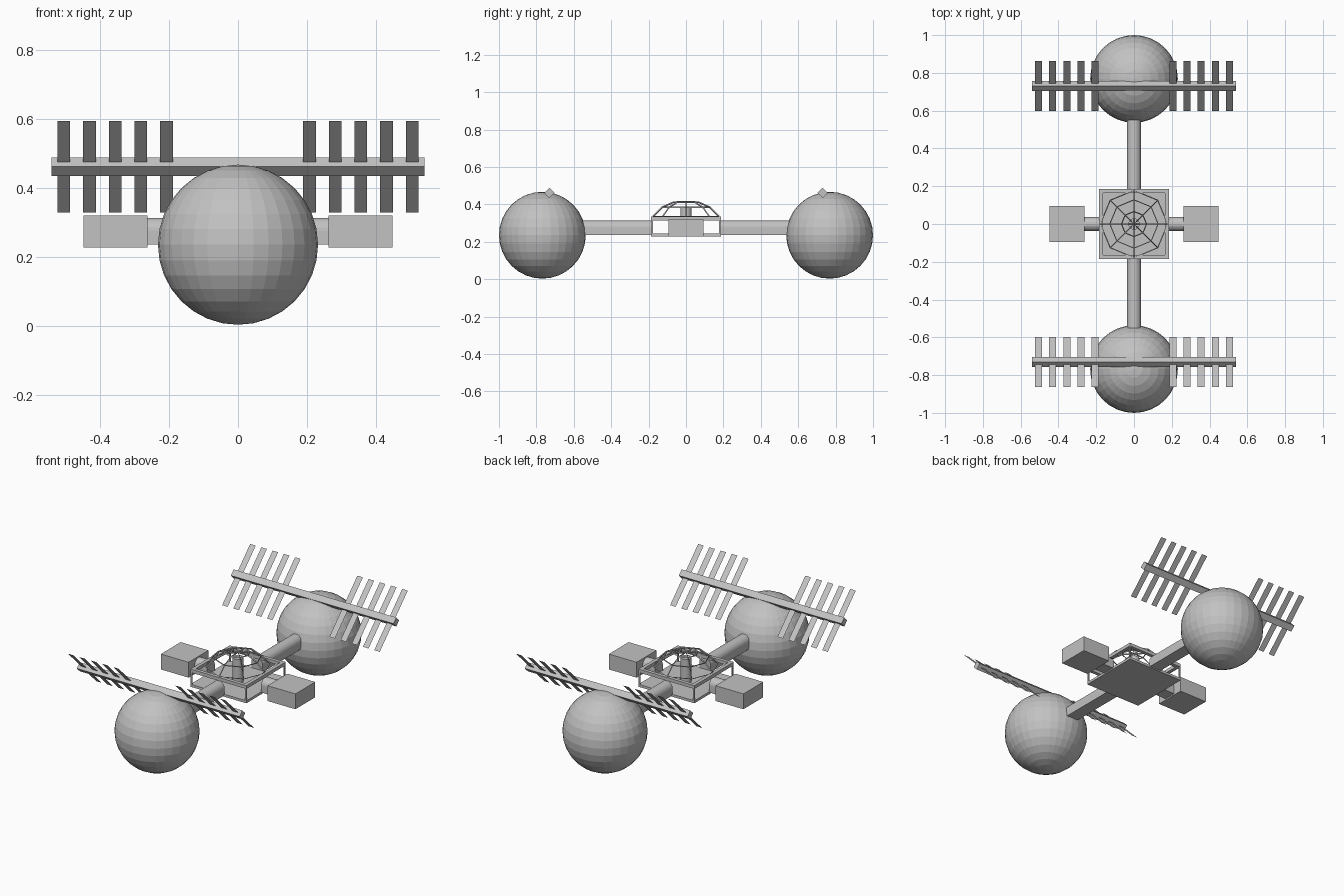
import bpy, bmesh, math
from mathutils import Matrix, Vector

if "Cube" in bpy.data.objects:
    bpy.data.objects.remove(bpy.data.objects["Cube"])

grey = bpy.data.materials.new("hull grey")
grey.diffuse_color = (0.54, 0.54, 0.54, 1)
grey.use_nodes = True
grey.node_tree.nodes["Principled BSDF"].inputs["Base Color"].default_value = grey.diffuse_color


def add(name, bm):
    bmesh.ops.recalc_face_normals(bm, faces=bm.faces)
    me = bpy.data.meshes.new(name)
    bm.to_mesh(me)
    bm.free()
    me.materials.append(grey)
    ob = bpy.data.objects.new(name, me)
    bpy.context.collection.objects.link(ob)
    return ob


def box(name, lo, hi):
    lo, hi = Vector(lo), Vector(hi)
    bm = bmesh.new()
    bmesh.ops.create_cube(bm, size=1, matrix=Matrix.Translation((lo + hi) / 2)
                          @ Matrix.Diagonal((*(hi - lo), 1)))
    return add(name, bm)


def corridor(name, angle, start, end):
    # arched tube: flat floor, straight sides, round roof
    w, z0, zc = 0.038, 0.235, 0.275
    prof = [(-w, z0), (w, z0)]
    prof += [(w * math.cos(math.pi * i / 12), zc + w * math.sin(math.pi * i / 12))
             for i in range(13)]
    bm = bmesh.new()
    face = bm.faces.new([bm.verts.new((start, y, z)) for y, z in prof])
    ext = bmesh.ops.extrude_face_region(bm, geom=[face], use_keep_orig=True)
    moved = [g for g in ext["geom"] if isinstance(g, bmesh.types.BMVert)]
    bmesh.ops.translate(bm, verts=moved, vec=(end - start, 0, 0))
    bmesh.ops.rotate(bm, verts=bm.verts, matrix=Matrix.Rotation(angle, 3, 'Z'))
    return add(name, bm)


# Hub: floor plate, open square roof frame and corner posts
H = 0.186
box("hub_floor", (-H, -H, 0.228), (H, H, 0.243))
bm = bmesh.new()
rings = [[bm.verts.new((sx * r, sy * r, z)) for sx, sy in ((1, 1), (-1, 1), (-1, -1), (1, -1))]
         for r, z in ((H, 0.314), (H, 0.334), (0.165, 0.334), (0.165, 0.314))]
for a, b in zip(rings, rings[1:] + rings[:1]):
    for i in range(4):
        j = (i + 1) % 4
        bm.faces.new((a[i], a[j], b[j], b[i]))
add("hub_roof_frame", bm)
for sx in (-1, 1):
    for sy in (-1, 1):
        cx, cy = sx * 0.181, sy * 0.181
        box("hub_corner_post", (cx - 0.004, cy - 0.004, 0.24), (cx + 0.004, cy + 0.004, 0.316))

# Central column
bm = bmesh.new()
bmesh.ops.create_cone(bm, cap_ends=True, segments=24, radius1=0.03, radius2=0.03,
                      depth=0.144, matrix=Matrix.Translation((0, 0, 0.312)))
add("central_column", bm).data.shade_smooth()
bpy.context.view_layer.objects.active = bpy.data.objects["central_column"]
bpy.data.objects["central_column"].select_set(True)
bpy.ops.object.shade_smooth_by_angle()
bpy.data.objects["central_column"].select_set(False)

# Octagonal lattice dome
bm = bmesh.new()
rings = [[bm.verts.new((r * math.cos(k * math.pi / 4), r * math.sin(k * math.pi / 4), z))
          for k in range(8)] for r, z in ((0.178, 0.334), (0.128, 0.384), (0.066, 0.412))]
apex = bm.verts.new((0, 0, 0.413))
for k in range(8):
    n = (k + 1) % 8
    for a, b in zip(rings, rings[1:]):
        bm.faces.new((a[k], a[n], b[n], b[k]))
    bm.faces.new((rings[-1][k], rings[-1][n], apex))
dome = add("dome_lattice", bm)
wire = dome.modifiers.new("struts", 'WIREFRAME')
wire.thickness = 0.009
wire.use_even_offset = False

# Corridors and side pods
for s in (-1, 1):
    side = 0 if s > 0 else math.pi
    corridor("pod_connector", side, 0.18, 0.265)
    corridor("main_corridor", s * math.pi / 2, 0.18, 0.57)
    x0, x1 = sorted((s * 0.262, s * 0.447))
    box("side_pod", (x0, -0.094, 0.227), (x1, 0.094, 0.319))

# Spheres, solar booms and tilted slats at both ends
for s in (-1, 1):
    bm = bmesh.new()
    bmesh.ops.create_uvsphere(bm, u_segments=32, v_segments=16, radius=0.232,
                              matrix=Matrix.Translation((0, s * 0.768, 0.235)))
    add("end_sphere", bm)

    cy, cz = s * 0.73, 0.461
    bm = bmesh.new()
    bmesh.ops.create_cube(bm, size=1, matrix=Matrix.Translation((0, cy, cz))
                          @ Matrix.Rotation(math.pi / 4, 4, 'X')
                          @ Matrix.Diagonal((1.08, 0.038, 0.038, 1)))
    add("solar_boom", bm)

    bm = bmesh.new()
    for side in (-1, 1):
        for i in range(5):
            x = side * (0.207 + i * 0.0745)
            bm.faces.new([bm.verts.new((x + dx, cy + s * t, cz + t)) for dx, t in
                          ((-0.0185, -0.133), (0.0185, -0.133), (0.0185, 0.133), (-0.0185, 0.133))])
    add("solar_slats", bm)
